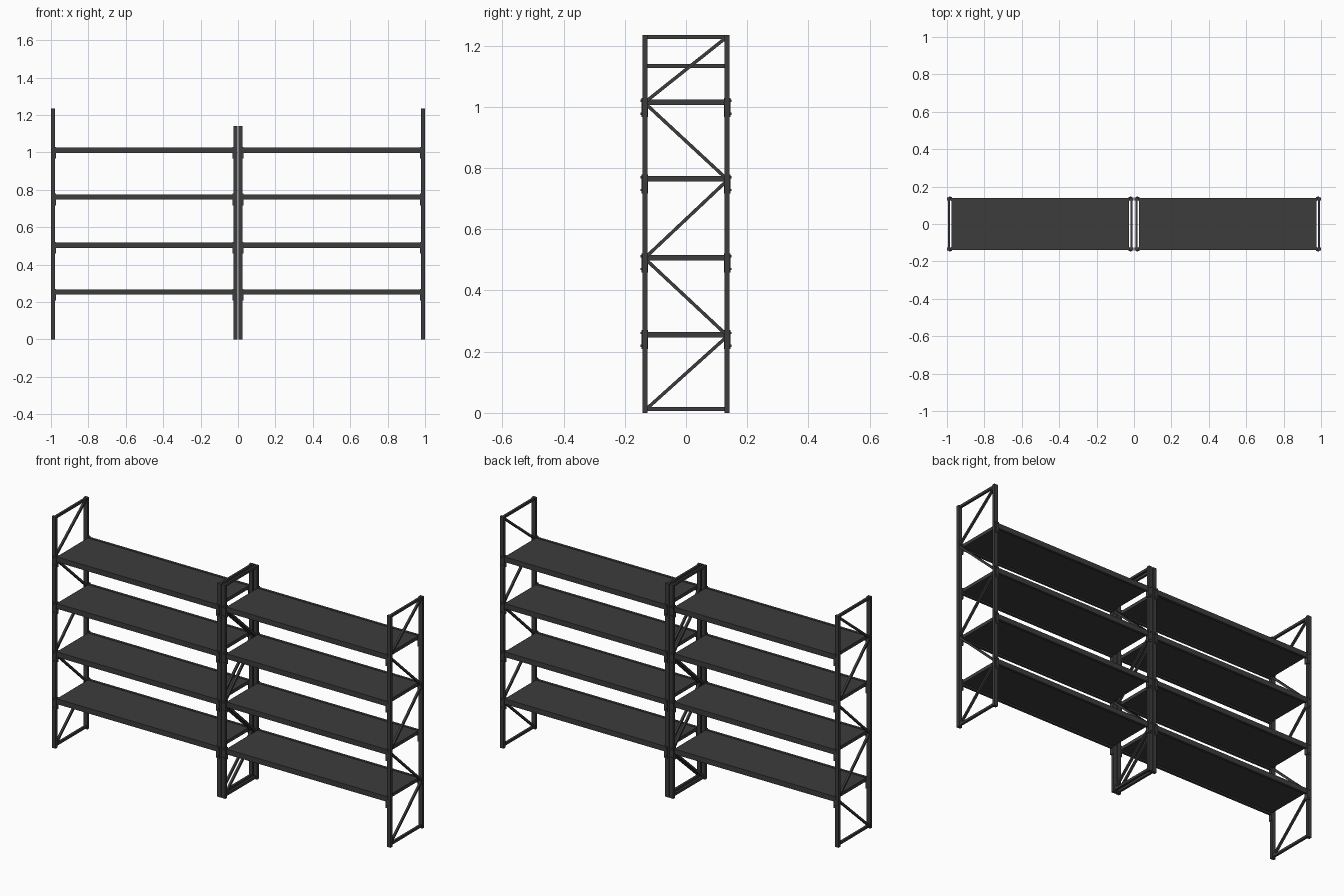
import bpy, math
from mathutils import Vector

if "Cube" in bpy.data.objects:
    bpy.data.objects.remove(bpy.data.objects["Cube"])

mat = bpy.data.materials.new("dark_steel")
mat.diffuse_color = (0.045, 0.045, 0.045, 1)
mat.use_nodes = True
mat.node_tree.nodes["Principled BSDF"].inputs["Base Color"].default_value = mat.diffuse_color


def box(name, x, y, z):
    """Box given by its min/max range on each axis."""
    bpy.ops.mesh.primitive_cube_add(size=1, location=[(a + b) / 2 for a, b in (x, y, z)])
    o = bpy.context.object
    o.name = name
    o.scale = [abs(b - a) for a, b in (x, y, z)]
    bpy.ops.object.transform_apply(location=False, rotation=False, scale=True)
    o.data.materials.append(mat)
    return o


def brace(name, x, p, q, t=0.011):
    """Square bar in the YZ plane from p to q."""
    a, b = Vector((x, *p)), Vector((x, *q))
    h = (b - a).length / 2
    o = box(name, (-t / 2, t / 2), (-h, h), (-t / 2, t / 2))
    o.location = (a + b) / 2
    o.rotation_euler.x = math.atan2(q[1] - p[1], q[0] - p[0])
    return o


LEVELS = [0.253, 0.762, 1.011]
LEVELS.insert(1, 0.504)
OUT, INN = 0.142, 0.126      # post depth range
HALF = 0.011                 # half post width


def upright(name, x, top, nodes):
    # two posts, foot and top bars
    for s, side in ((-1, "front"), (1, "back")):
        box(f"{name}_{side}_post", (x - HALF, x + HALF), (s * INN, s * OUT), (0, top))
    for z, part in ((0.013, "foot_bar"), (top - 0.007, "top_bar")):
        box(f"{name}_{part}", (x - 0.006, x + 0.006), (-INN, INN), (z - 0.0065, z + 0.0065))
    # zigzag bracing
    for i, (z0, z1) in enumerate(nodes):
        s = -1 if i % 2 == 0 else 1
        brace(f"{name}_diagonal_brace", x, (s * 0.13, z0), (-s * 0.13, z1))


zig = [(0.012, 0.246), (0.257, 0.500), (0.510, 0.755), (0.767, 1.008)]
for s, side in ((-1, "left"), (1, "right")):
    upright(f"{side}_end_upright", s * 0.989, 1.235, zig + [(1.018, 1.225)])
    upright(f"{side}_middle_upright", s * 0.013, 1.14, zig)

    # shelves: front and back beams with a deck between them
    for z in LEVELS:
        x = (s * 0.024, s * 0.978)
        box(f"{side}_shelf_deck", (s * 0.026, s * 0.976), (-0.127, 0.127), (z - 0.006, z + 0.012))
        for f in (-1, 1):
            box(f"{side}_shelf_beam", x, (f * 0.126, f * 0.140), (z - 0.014, z + 0.014))
            # angle connectors at each beam end
            for px, d in ((s * 0.013, s), (s * 0.989, -s)):
                zr = (z - 0.045, z + 0.017)
                box("beam_connector_face", (px - d * 0.003, px + d * 0.016),
                    (f * 0.141, f * 0.145), zr)
                box("beam_connector_side", (px + d * 0.011, px + d * 0.016),
                    (f * 0.124, f * 0.145), zr)
                for dz in (-0.034, 0.008):
                    bpy.ops.mesh.primitive_cylinder_add(
                        vertices=8, radius=0.004, depth=0.005,
                        location=(px + d * 0.004, f * 0.1455, z + dz),
                        rotation=(math.pi / 2, 0, 0))
                    bpy.context.object.name = "connector_bolt"
                    bpy.context.object.data.materials.append(mat)
